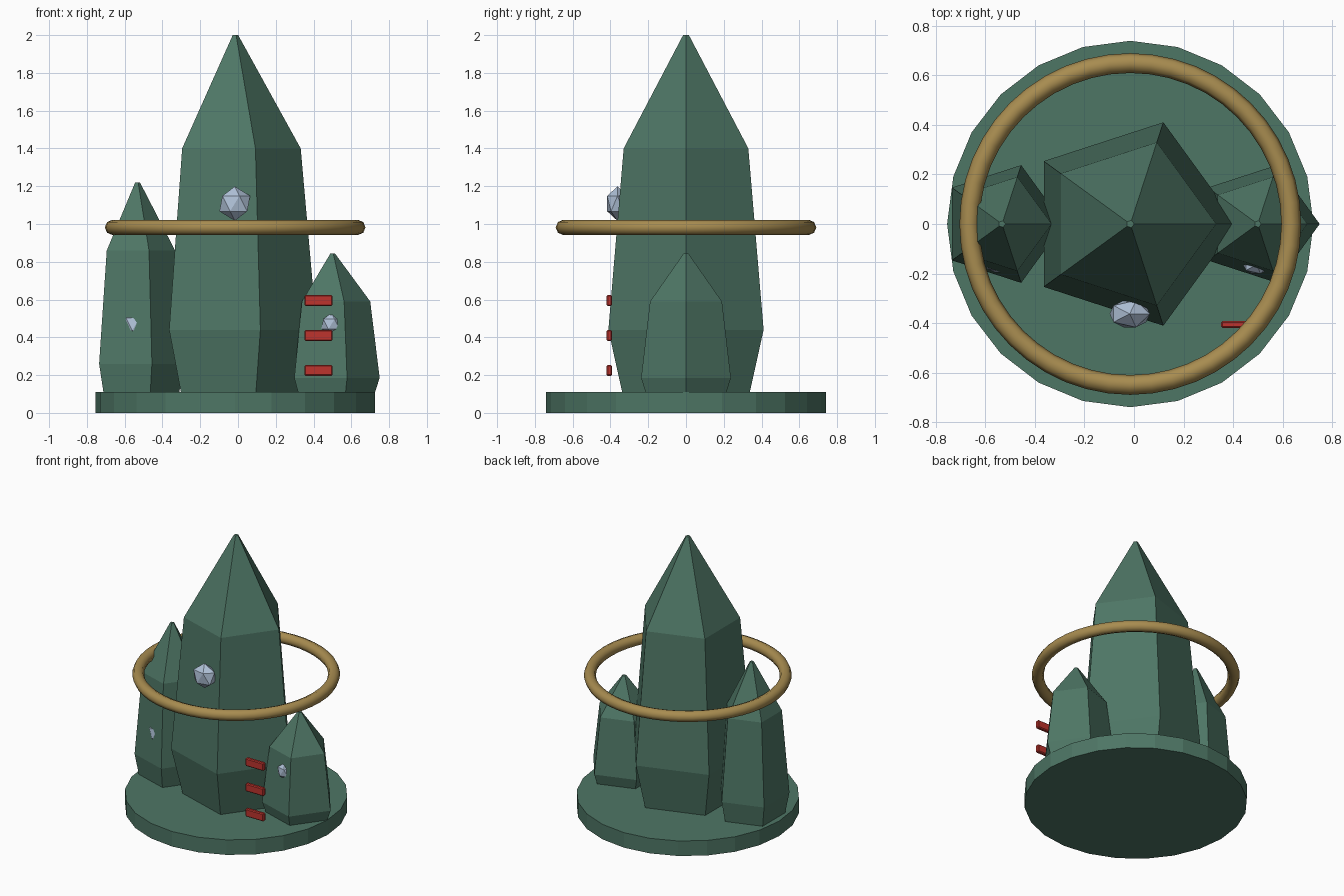
import bpy, bmesh, math
from mathutils import Matrix

if "Cube" in bpy.data.objects:
    bpy.data.objects.remove(bpy.data.objects["Cube"])

CX = -0.015  # axis of base, main crystal and ring


def material(name, rgb):
    m = bpy.data.materials.new(name)
    m.diffuse_color = (*rgb, 1)
    m.use_nodes = True
    m.node_tree.nodes["Principled BSDF"].inputs["Base Color"].default_value = m.diffuse_color
    return m


GREEN = material("deep green", (0.076, 0.181, 0.13))
GOLD = material("old gold", (0.39, 0.262, 0.08))
ICE = material("pale blue", (0.43, 0.53, 0.68))
RED = material("red", (0.51, 0.034, 0.026))


def make(name, bm, mat):
    bmesh.ops.recalc_face_normals(bm, faces=bm.faces)
    me = bpy.data.meshes.new(name)
    bm.to_mesh(me)
    bm.free()
    me.materials.append(mat)
    ob = bpy.data.objects.new(name, me)
    bpy.context.collection.objects.link(ob)
    return ob


def prism(name, x, sides, rings, mat):
    """Stack of polygon rings (radius, height), capped at both ends."""
    bm = bmesh.new()
    loops = []
    for r, z in rings:
        loops.append([bm.verts.new((x + r * math.cos(math.tau * i / sides),
                                    r * math.sin(math.tau * i / sides), z))
                      for i in range(sides)])
    for a, b in zip(loops, loops[1:]):
        for i in range(sides):
            j = (i + 1) % sides
            bm.faces.new((a[i], a[j], b[j], b[i]))
    bm.faces.new(loops[0])
    bm.faces.new(loops[-1])
    return make(name, bm, mat)


# round base plate
prism("base", CX, 24, [(0.74, 0), (0.74, 0.11)], GREEN)

# five-sided crystals: foot, belly, shoulder, tip
prism("main_crystal", CX, 5,
      [(0.353, 0.10), (0.432, 0.44), (0.347, 1.40), (0.016, 2.0)], GREEN)
prism("left_crystal", -0.533, 5,
      [(0.22, 0.10), (0.25, 0.26), (0.20, 0.86), (0.014, 1.22)], GREEN)
prism("right_crystal", 0.50, 5,
      [(0.222, 0.10), (0.25, 0.185), (0.20, 0.59), (0.014, 0.843)], GREEN)

# floating ring
bpy.ops.mesh.primitive_torus_add(location=(CX, 0, 0.982), major_radius=0.65,
                                 minor_radius=0.04, major_segments=48,
                                 minor_segments=8)
ring = bpy.context.object
ring.name = "ring"
ring.data.materials.append(GOLD)
bpy.ops.object.shade_smooth()

# faceted gems set into the crystal faces
for name, loc, r in (("main_gem", (-0.017, -0.363, 1.108), 0.091),
                     ("left_gem", (-0.54, -0.153, 0.47), 0.073),
                     ("right_gem", (0.495, -0.165, 0.47), 0.06)):
    bm = bmesh.new()
    bmesh.ops.create_icosphere(
        bm, subdivisions=1, radius=r,
        matrix=Matrix.Translation(loc) @ Matrix.Diagonal((1, 0.7, 1, 1)))
    make(name, bm, ICE)

# red rungs with softened edges
for n, z in enumerate((0.225, 0.41, 0.595)):
    bm = bmesh.new()
    bmesh.ops.create_cube(
        bm, size=1,
        matrix=Matrix.Translation((0.426, -0.406, z)) @ Matrix.Diagonal((0.148, 0.028, 0.058, 1)))
    bmesh.ops.bevel(bm, geom=bm.edges[:], offset=0.006, segments=1, affect='EDGES')
    make(f"rung_{n + 1}", bm, RED)
